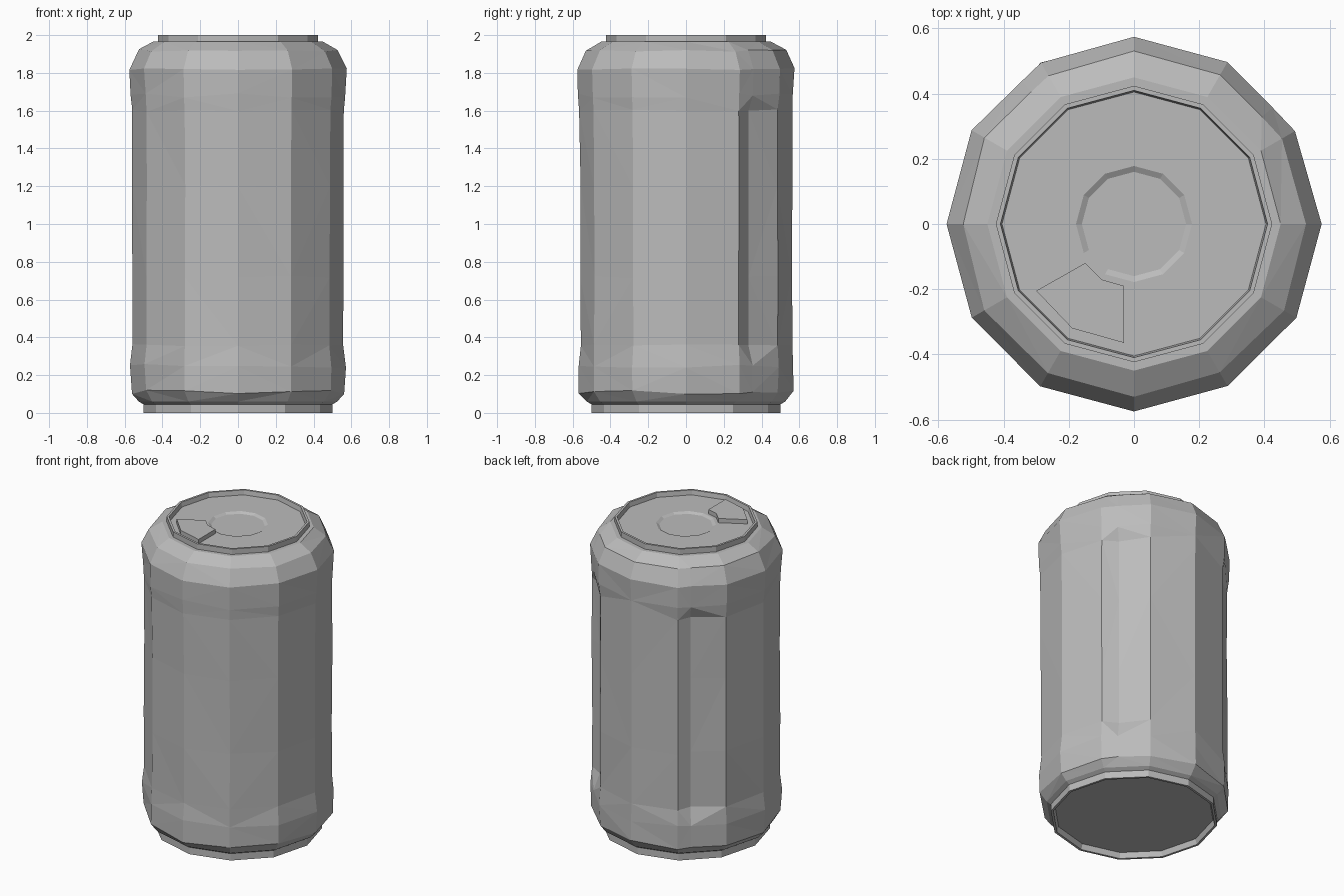
import bpy, bmesh, math, random

cube = bpy.data.objects.get("Cube")
if cube:
    bpy.data.objects.remove(cube, do_unlink=True)

random.seed(4)

metal = bpy.data.materials.new("plain_grey_metal")
metal.use_nodes = True
grey = (0.5, 0.5, 0.5, 1)
metal.diffuse_color = grey
metal.node_tree.nodes["Principled BSDF"].inputs["Base Color"].default_value = grey


def finish(name, bm):
    bmesh.ops.recalc_face_normals(bm, faces=bm.faces)
    mesh = bpy.data.meshes.new(name)
    bm.to_mesh(mesh)
    bm.free()
    mesh.materials.append(metal)
    obj = bpy.data.objects.new(name, mesh)
    bpy.context.collection.objects.link(obj)
    return obj


# Twelve corners, plus two columns that fold inward as long creased dents
CREASES = (40, 128)
ANGLES = sorted([30 * i for i in range(12)] + list(CREASES))


def ring(bm, r, z, jitter=0.0, dent=0.0):
    verts = []
    for deg in ANGLES:
        radius, height = r, z
        if deg in CREASES:
            off = math.radians(deg % 30 - 15)
            radius = r * math.cos(math.radians(15)) / math.cos(off) - dent
        elif jitter:
            radius += random.uniform(-jitter, jitter)
            height += random.uniform(-jitter, jitter) * 2
        a = math.radians(deg)
        verts.append(bm.verts.new((radius * math.cos(a), radius * math.sin(a), height)))
    return verts


def bridge(bm, low, high):
    n = len(low)
    return [bm.faces.new((low[i], low[(i + 1) % n], high[(i + 1) % n], high[i]))
            for i in range(n)]


# Can shell, from the recessed base up over the rim and into the lid dimple
PROFILE = [  # radius, height, jitter, dent depth
    (0.475, 0.035, 0, 0), (0.485, 0, 0, 0), (0.5, 0, 0, 0), (0.5, 0.045, 0, 0),
    (0.525, 0.06, 0, 0), (0.565, 0.11, 0.006, 0), (0.567, 0.25, 0.006, 0),
    (0.56, 0.36, 0.004, 0.03), (0.56, 0.72, 0.003, 0.03), (0.56, 1.2, 0.003, 0.03),
    (0.562, 1.6, 0.004, 0.03), (0.567, 1.68, 0.006, 0), (0.573, 1.82, 0.003, 0),
    (0.528, 1.92, 0.004, 0), (0.45, 1.965, 0, 0), (0.424, 1.965, 0, 0),
    (0.424, 2.0, 0, 0), (0.41, 2.0, 0, 0), (0.405, 1.97, 0, 0),
    (0.178, 1.97, 0, 0), (0.16, 1.96, 0, 0),
]
bm = bmesh.new()
rings = [ring(bm, *row) for row in PROFILE]
uneven = []
for i, (low, high) in enumerate(zip(rings, rings[1:])):
    faces = bridge(bm, low, high)
    if PROFILE[i][2] or PROFILE[i + 1][2]:
        uneven += faces
bm.faces.new(rings[0])
bm.faces.new(rings[-1])
bmesh.ops.triangulate(bm, faces=uneven)
finish("can_shell", bm)

# Raised mouth panel on the lid
MOUTH = [(-0.15, -0.12), (-0.30, -0.205), (-0.19, -0.32),
         (-0.03, -0.365), (-0.03, -0.19), (-0.10, -0.17)]
bm = bmesh.new()
low = [bm.verts.new((x, y, 1.968)) for x, y in MOUTH]
high = [bm.verts.new((x, y, 1.998)) for x, y in MOUTH]
bridge(bm, low, high)
bm.faces.new(low)
bm.faces.new(high)
finish("mouth_panel", bm)
